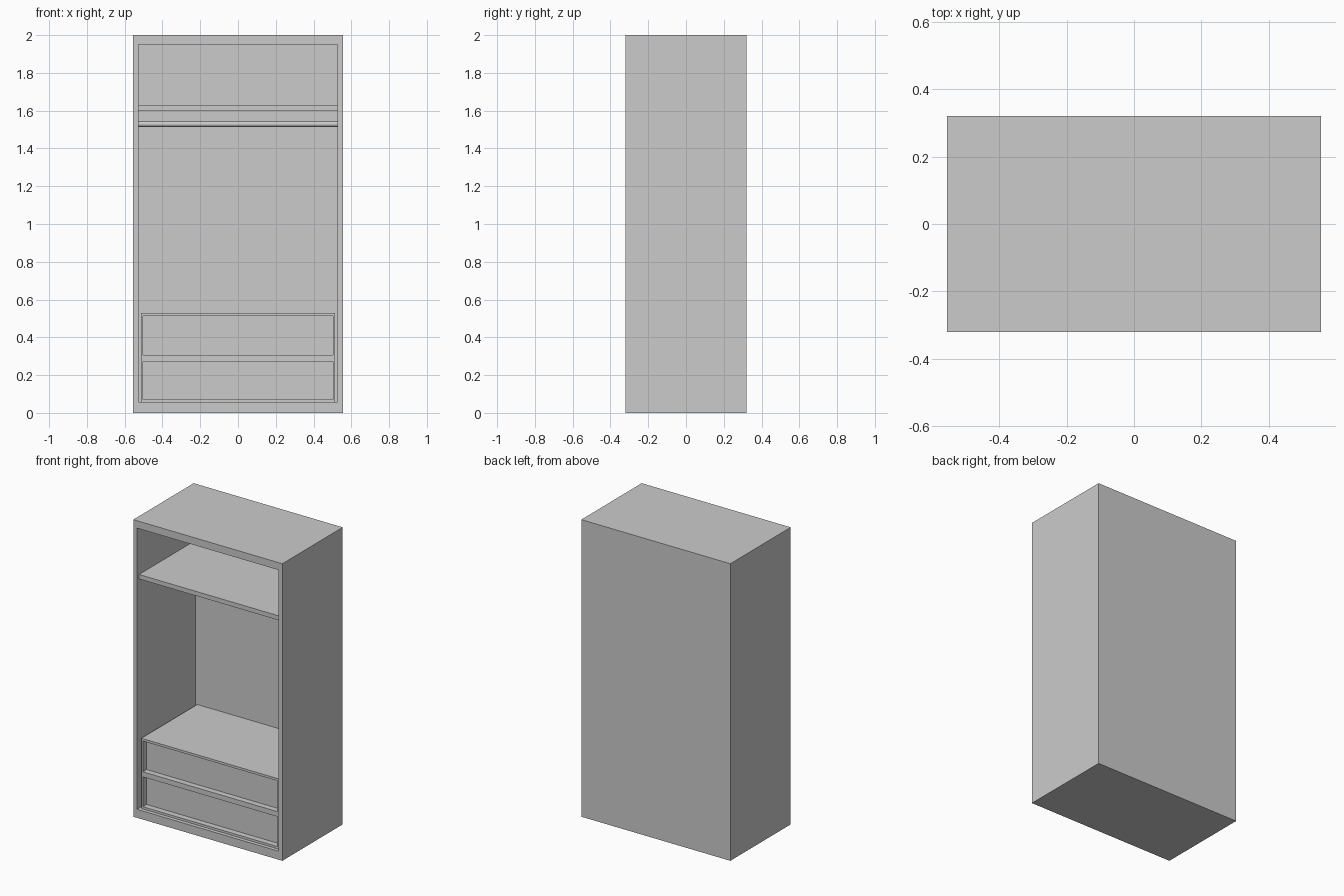
import bpy, math

if "Cube" in bpy.data.objects:
    bpy.data.objects.remove(bpy.data.objects["Cube"])


def box(name, x, y, z):
    """Box from (min, max) ranges on each axis."""
    bpy.ops.mesh.primitive_cube_add(
        size=1, location=[(a + b) / 2 for a, b in (x, y, z)])
    ob = bpy.context.object
    ob.name = name
    ob.scale = [b - a for a, b in (x, y, z)]
    bpy.ops.object.transform_apply(location=False, rotation=False, scale=True)
    return ob


def recess(target, x, y, z):
    """Cut a box-shaped recess into the target."""
    cutter = box("recess_cutter", x, y, z)
    cutter.hide_render = True
    mod = target.modifiers.new("recess", 'BOOLEAN')
    mod.operation = 'DIFFERENCE'
    mod.solver = 'EXACT'
    mod.object = cutter
    bpy.context.view_layer.objects.active = target
    bpy.ops.object.modifier_apply(modifier=mod.name)
    bpy.data.objects.remove(cutter, do_unlink=True)


W, D = 0.555, 0.321        # half width and half depth
IN = 0.527                 # half width of the interior
FLOOR, CEIL, BACK = 0.057, 1.95, 0.299

# Open-fronted wardrobe body
body = box("wardrobe_body", (-W, W), (-D, D), (0, 2))
recess(body, (-IN, IN), (-D - 0.1, BACK), (FLOOR, CEIL))

# Hat shelf, set back slightly from the front
box("top_shelf", (-IN, IN), (-0.30, BACK), (1.60, 1.63))

# Drawer chest with two recessed drawer fronts
chest = box("drawer_chest", (-0.513, 0.513), (-0.296, BACK), (FLOOR, 0.53))
for z in ((0.072, 0.273), (0.307, 0.514)):
    recess(chest, (-0.502, 0.502), (-0.4, -0.256), z)

# Clothes rail
bpy.ops.mesh.primitive_cylinder_add(
    vertices=24, radius=0.015, depth=2 * IN,
    location=(0, 0, 1.529), rotation=(0, math.pi / 2, 0))
bpy.context.object.name = "clothes_rail"
bpy.ops.object.shade_smooth_by_angle()
